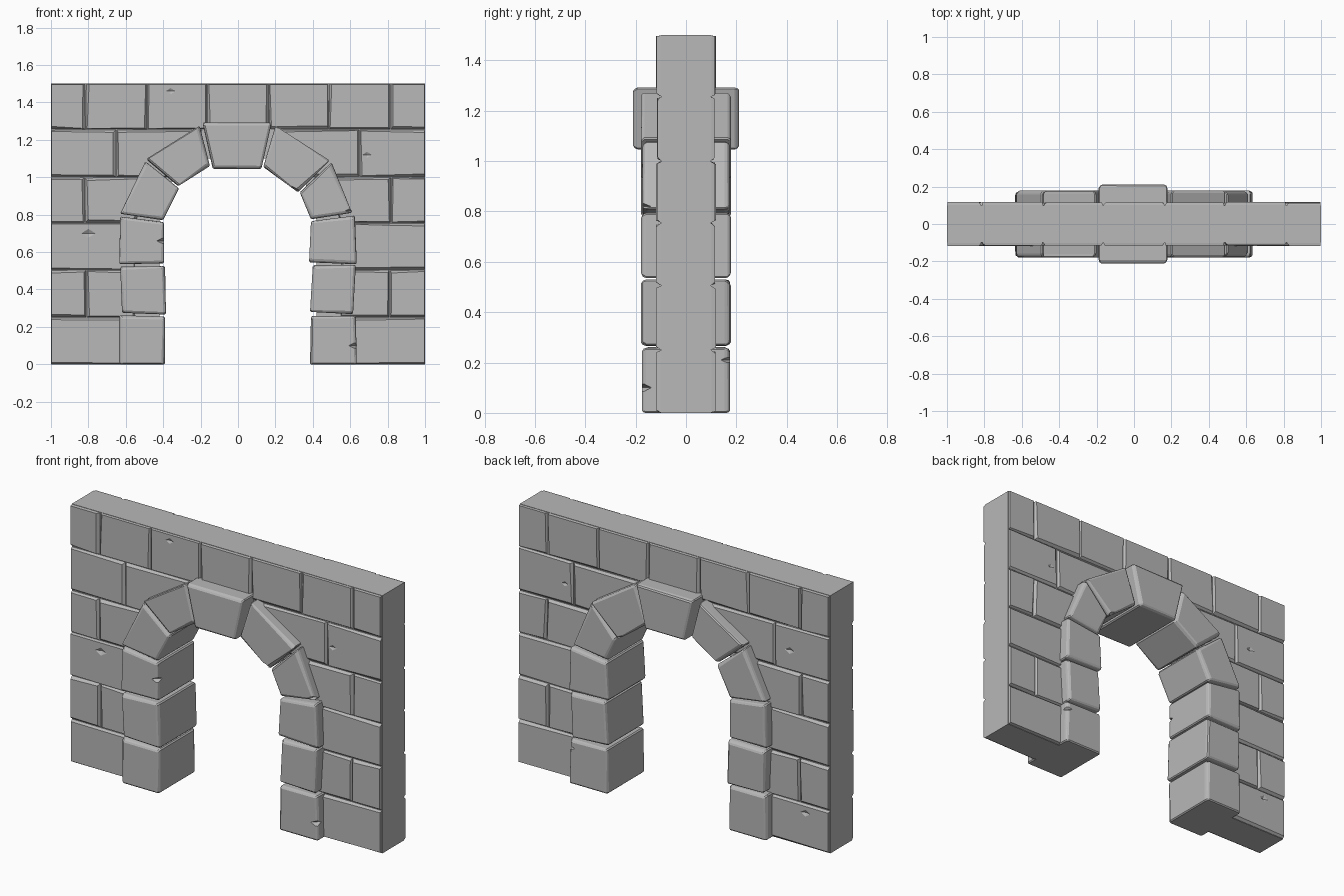
import bpy, bmesh, random
from mathutils import Vector

random.seed(7)
cube = bpy.data.objects.get("Cube")
if cube:
    bpy.data.objects.remove(cube, do_unlink=True)

stone = bpy.data.materials.new("grey stone")
stone.use_nodes = True
GREY = (0.48, 0.48, 0.48, 1)
stone.diffuse_color = GREY
stone.node_tree.nodes["Principled BSDF"].inputs["Base Color"].default_value = GREY


def finish(name, bm):
    bmesh.ops.recalc_face_normals(bm, faces=bm.faces)
    mesh = bpy.data.meshes.new(name)
    bm.to_mesh(mesh)
    bm.free()
    mesh.materials.append(stone)
    obj = bpy.data.objects.new(name, mesh)
    bpy.context.collection.objects.link(obj)
    return obj


def loft(name, rings):
    """Join equal-sized (y, outline) rings and cap both ends."""
    bm = bmesh.new()
    loops = [[bm.verts.new((x, y, z)) for x, z in pts] for y, pts in rings]
    n = len(loops[0])
    for a, b in zip(loops, loops[1:]):
        for i in range(n):
            j = (i + 1) % n
            bm.faces.new((a[i], a[j], b[j], b[i]))
    bm.faces.new(loops[0])
    bm.faces.new(loops[-1])
    return finish(name, bm)


def shrink(pts, low, high):
    """Pull each corner towards the middle by an uneven amount."""
    cx = sum(p[0] for p in pts) / len(pts)
    cz = sum(p[1] for p in pts) / len(pts)
    out = []
    for x, z in pts:
        dx, dz = random.uniform(low, high), random.uniform(low, high)
        # the wall's own rim stays flush
        dx = 0.002 if abs(x) > 0.99 else dx
        dz = 0.002 if z > 1.49 or z < 0.001 else dz
        out.append((x + (dx if x < cx else -dx), z + (dz if z < cz else -dz)))
    return out


# Solid wall core with the arched opening
half = [(0.42, 0), (0.42, 0.77), (0.36, 0.97), (0.16, 1.1)]
core = [(1, 0), (1, 1.5), (-1, 1.5), (-1, 0)]
core += [(-x, z) for x, z in half] + half[::-1]
loft("wall_core", [(-0.1, core), (0.1, core)])

# Brick courses: height range and (bottom, top) x of each joint
levels = [0, 0.25, 0.505, 0.755, 1.0, 1.255, 1.5]
courses = [
    [(1, 1), (0.55, 0.55)],
    [(1, 1), (0.81, 0.81), (0.55, 0.55)],
    [(1, 1), (0.55, 0.55)],
    [(1, 1), (0.82, 0.82), (0.55, 0.45)],
    [(1, 1), (0.65, 0.65), (0.35, 0.19)],
    [(1, 1), (0.815, 0.815), (0.485, 0.485), (0.165, 0.165)],
]


def brick(name, side, pts):
    body = shrink(pts, 0.001, 0.004)
    face = shrink(body, 0.003, 0.016)
    depth = random.uniform(0.113, 0.119)
    return loft(name, [(side * 0.08, body), (side * 0.102, body), (side * depth, face)])


bricks = []
for side, label in ((-1, "front"), (1, "back")):
    for row, joints in enumerate(courses):
        z0, z1 = levels[row], levels[row + 1]
        for k, (outer, inner) in enumerate(zip(joints, joints[1:])):
            for m, hand in ((1, "left"), (-1, "right")):
                pts = [(m * outer[0], z0), (m * inner[0], z0),
                       (m * inner[1], z1), (m * outer[1], z1)]
                bricks.append(brick(f"{label}_brick_{hand}_{row}_{k}", side, pts))
    mid = [(-0.165, 1.255), (0.165, 1.255), (0.165, 1.5), (-0.165, 1.5)]
    bricks.append(brick(f"{label}_brick_middle", side, mid))

# Arch stones: front outline and half depth
left_side = [
    ("right_foot", [(-0.635, 0), (-0.39, 0), (-0.39, 0.255), (-0.635, 0.262)]),
    ("right_second", [(-0.62, 0.275), (-0.385, 0.266), (-0.39, 0.525), (-0.63, 0.522)]),
    ("right_third", [(-0.635, 0.535), (-0.395, 0.54), (-0.395, 0.76), (-0.63, 0.79)]),
    ("right_haunch", [(-0.63, 0.805), (-0.4, 0.77), (-0.315, 0.94), (-0.495, 1.085)]),
    ("right_shoulder", [(-0.49, 1.095), (-0.32, 0.952), (-0.15, 1.06), (-0.205, 1.275)]),
]
right_side = [
    ("left_foot", [(0.385, 0), (0.635, 0), (0.63, 0.258), (0.39, 0.258)]),
    ("left_second", [(0.385, 0.28), (0.615, 0.268), (0.63, 0.53), (0.4, 0.53)]),
    ("left_third", [(0.38, 0.545), (0.635, 0.535), (0.625, 0.795), (0.39, 0.765)]),
    ("left_haunch", [(0.39, 0.775), (0.61, 0.81), (0.5, 1.08), (0.33, 0.92)]),
    ("left_shoulder", [(0.32, 0.92), (0.49, 1.09), (0.2, 1.275), (0.135, 1.055)]),
]
keystone = [("keystone", [(-0.135, 1.045), (0.125, 1.045), (0.18, 1.292), (-0.19, 1.292)])]

arch = []
for name, pts in left_side + right_side + keystone:
    d = 0.21 if name == "keystone" else random.uniform(0.172, 0.18)
    rim = random.uniform(0.012, 0.02)
    stone_obj = loft(f"arch_{name}", [
        (-d, shrink(pts, 0.003, 0.015)), (-d + rim, pts),
        (d - rim, pts), (d, shrink(pts, 0.003, 0.015))])
    bevel = stone_obj.modifiers.new("worn edges", "BEVEL")
    bevel.width = 0.006
    bevel.segments = 1
    arch.append(stone_obj)


# Chips knocked out with small diamond-shaped cutters
def chip(targets, place, size):
    bm = bmesh.new()
    bmesh.ops.create_uvsphere(bm, u_segments=4, v_segments=2, radius=1)
    bmesh.ops.scale(bm, vec=Vector(size), verts=bm.verts)
    bmesh.ops.translate(bm, vec=Vector(place), verts=bm.verts)
    cutter = finish("chip_cutter", bm)
    cutter.hide_render = True
    # choose the stone whose middle is nearest
    def gap(o):
        box = [Vector(c) for c in o.bound_box]
        return (sum(box, Vector()) / 8 - Vector(place)).length
    target = min(targets, key=gap)
    bpy.context.view_layer.objects.active = target
    for mod in list(target.modifiers):
        bpy.ops.object.modifier_apply(modifier=mod.name)
    cut = target.modifiers.new("chip", "BOOLEAN")
    cut.operation = "DIFFERENCE"
    cut.object = cutter
    bpy.ops.object.modifier_apply(modifier=cut.name)
    bpy.data.objects.remove(cutter, do_unlink=True)


bpy.context.view_layer.update()
for place in [(0.63, -0.18, 0.1), (0.635, 0.18, 0.21), (-0.395, -0.18, 0.66),
              (0.29, -0.18, 0.93), (0.29, 0.18, 0.93), (0.61, -0.18, 0.82)]:
    chip(arch, place, (0.045, 0.045, 0.022))
for place in [(0.69, -0.119, 1.12), (-0.36, -0.119, 1.46), (-0.8, -0.119, 0.7),
              (0.7, 0.119, 1.12), (-0.75, 0.119, 1.12), (-0.85, 0.119, 0.2)]:
    chip(bricks, place, (0.04, 0.014, 0.025))
